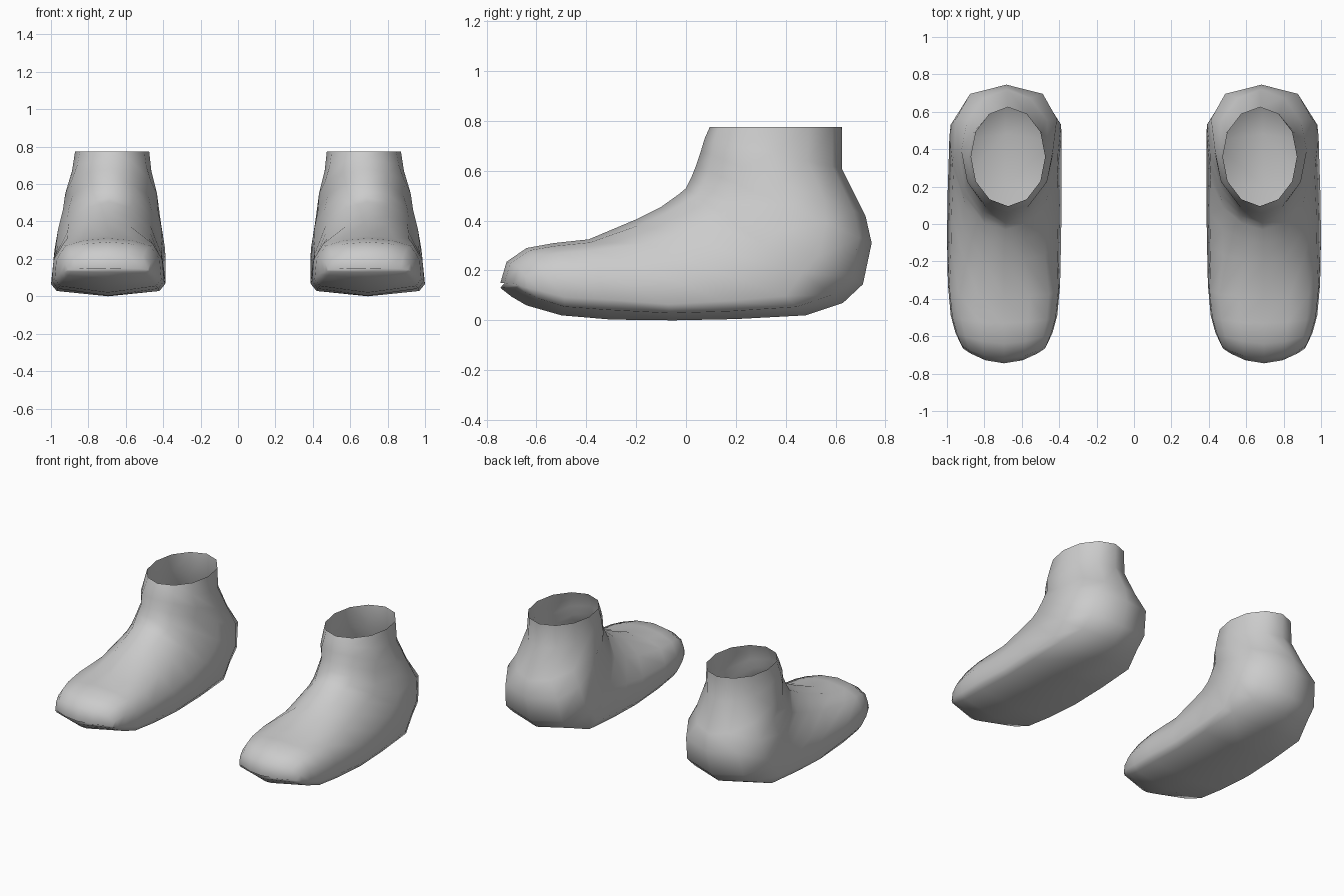
import bpy
import bmesh

if "Cube" in bpy.data.objects:
    bpy.data.objects.remove(bpy.data.objects["Cube"], do_unlink=True)

grey = bpy.data.materials.new("boot grey")
grey.use_nodes = True
colour = (0.6, 0.6, 0.6, 1)
grey.diffuse_color = colour
grey.node_tree.nodes["Principled BSDF"].inputs["Base Color"].default_value = colour

# Half cross-sections: (share of the way from instep to sole, share of half width)
TOE = [(0, 0), (.04, .45), (.14, .8), (.4, .97), (.75, 1), (.88, .9), (1, 0)]
MID = [(0, 0), (.06, .36), (.24, .72), (.52, .93), (.84, 1), (.93, .9), (1, 0)]
HEEL = [(0, 0), (.07, .42), (.25, .75), (.5, .94), (.74, 1), (.93, .72), (1, 0)]
ANKLE = [(0, 0), (.07, .5), (.25, .87), (.5, 1), (.75, .87), (.93, .5), (1, 0)]

# Sections fanning from toe to ankle:
# shape, instep y z, sole or heel y z, half width, backward bow of the sides
SECTIONS = [
    (TOE, -.745, .15, -.745, .13, .22, .08),
    (TOE, -.72, .235, -.70, .095, .235, .07),
    (TOE, -.64, .29, -.64, .06, .26, .06),
    (TOE, -.53, .31, -.50, .02, .285, .02),
    (TOE, -.39, .325, -.30, .003, .30, 0),
    (MID, -.20, .405, -.05, .0, .305, 0),
    (MID, -.10, .455, .20, .005, .305, 0),
    (MID, -.03, .505, .48, .02, .30, 0),
    (HEEL, 0, .53, .63, .07, .30, 0),
    (HEEL, .02, .57, .71, .145, .295, 0),
    (HEEL, .04, .62, .745, .31, .27, 0),
    (ANKLE, .06, .68, .72, .42, .245, 0),
    (ANKLE, .075, .73, .625, .61, .212, 0),
    (ANKLE, .095, .775, .625, .775, .198, 0),
]


def make_boot(name, side):
    bm = bmesh.new()
    rings = []
    for shape, ty, tz, by, bz, width, bow in SECTIONS:
        # The ankle leans slightly towards the inside
        centre = .695 - .022 * max(0, min(1, (tz - .4) / .37))
        outline = [(t, w) for t, w in shape] + [(t, -w) for t, w in shape[-2:0:-1]]
        rings.append([bm.verts.new((side * (centre + w * width),
                                    ty + (by - ty) * t + bow * w * w,
                                    tz + (bz - tz) * t)) for t, w in outline])
    # Skin between neighbouring sections; the ankle stays open
    for a, b in zip(rings, rings[1:]):
        for i in range(len(a)):
            j = (i + 1) % len(a)
            bm.faces.new((a[i], a[j], b[j], b[i]))
    bm.faces.new(rings[0])
    bmesh.ops.recalc_face_normals(bm, faces=bm.faces)
    for face in bm.faces:
        face.smooth = True
    mesh = bpy.data.meshes.new(name)
    bm.to_mesh(mesh)
    bm.free()
    mesh.materials.append(grey)
    bpy.context.collection.objects.link(bpy.data.objects.new(name, mesh))


make_boot("left_boot", 1)
make_boot("right_boot", -1)
